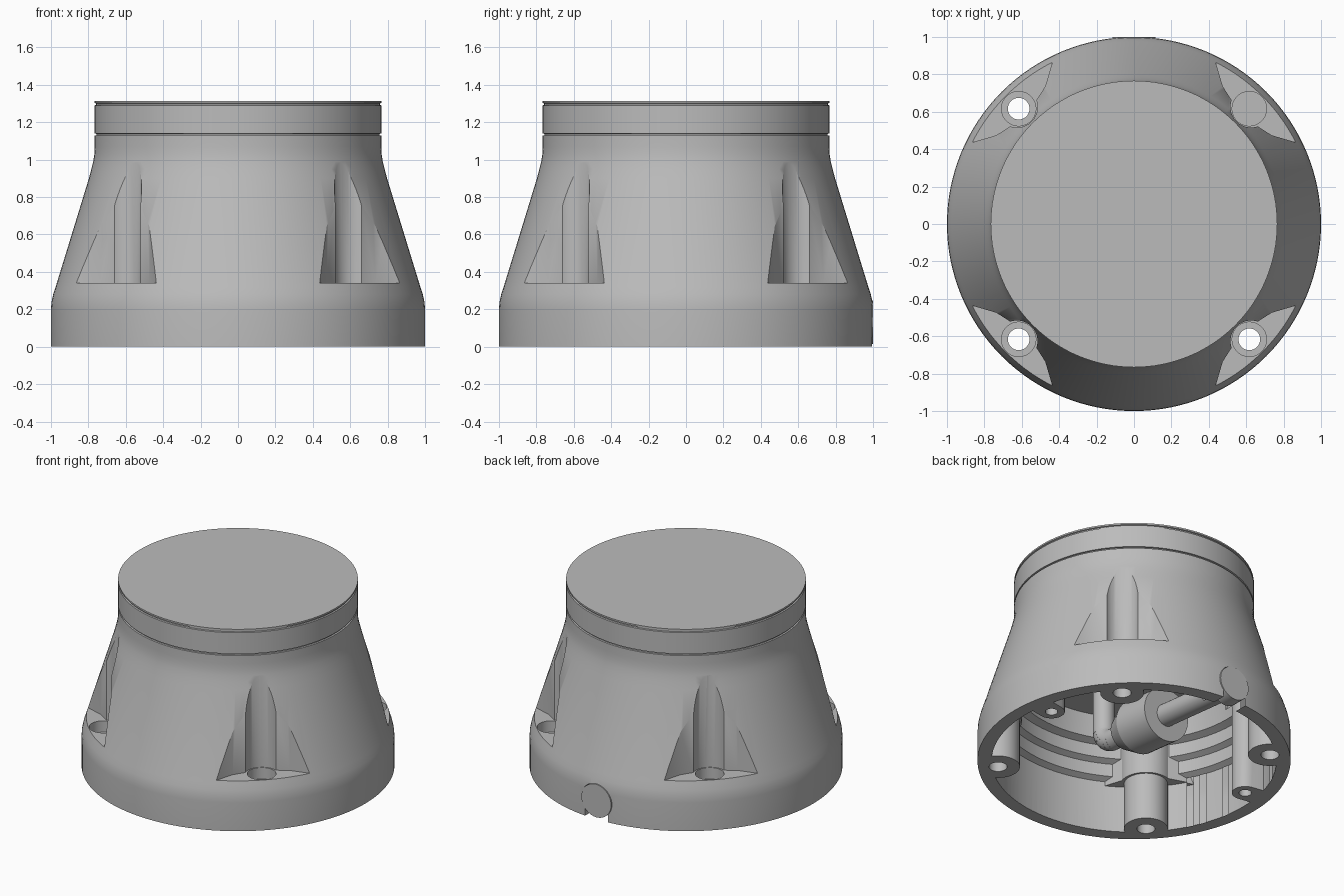
import bpy, bmesh, math
from mathutils import Matrix, Vector

if "Cube" in bpy.data.objects:
    bpy.data.objects.remove(bpy.data.objects["Cube"], do_unlink=True)

grey = bpy.data.materials.new("cast_grey")
grey.use_nodes = True
grey.diffuse_color = (0.5, 0.5, 0.5, 1)
grey.node_tree.nodes["Principled BSDF"].inputs["Base Color"].default_value = (0.5, 0.5, 0.5, 1)


def finish(name, bm):
    bmesh.ops.recalc_face_normals(bm, faces=bm.faces)
    mesh = bpy.data.meshes.new(name)
    bm.to_mesh(mesh)
    bm.free()
    mesh.materials.append(grey)
    ob = bpy.data.objects.new(name, mesh)
    bpy.context.collection.objects.link(ob)
    return ob


def lathe(name, profile, steps=128):
    bm = bmesh.new()
    verts = [bm.verts.new((r, 0, z)) for r, z in profile]
    edges = [bm.edges.new(pair) for pair in zip(verts, verts[1:])]
    bmesh.ops.spin(bm, geom=verts + edges, cent=(0, 0, 0), axis=(0, 0, 1),
                   angle=math.tau, steps=steps)
    bmesh.ops.remove_doubles(bm, verts=bm.verts, dist=1e-5)
    return finish(name, bm)


def add_prism(bm, outline, z0, z1, angle):
    """Vertical prism from a plan outline, turned about the z axis."""
    turn = Matrix.Rotation(angle, 4, 'Z')
    face = bm.faces.new([bm.verts.new(turn @ Vector((u, v, z0))) for u, v in outline])
    grown = bmesh.ops.extrude_face_region(bm, geom=[face])["geom"]
    bmesh.ops.translate(bm, vec=(0, 0, z1 - z0),
                        verts=[g for g in grown if isinstance(g, bmesh.types.BMVert)])


def add_rod(bm, start, end, r0, r1=None, segments=40):
    a, b = Vector(start), Vector(end)
    spin = (b - a).to_track_quat('Z', 'Y').to_matrix().to_4x4()
    bmesh.ops.create_cone(bm, cap_ends=True, segments=segments, radius1=r0,
                          radius2=r0 if r1 is None else r1, depth=(b - a).length,
                          matrix=Matrix.Translation((a + b) / 2) @ spin)


def cut(target, cutter):
    mod = target.modifiers.new("cut", 'BOOLEAN')
    mod.operation, mod.solver, mod.object = 'DIFFERENCE', 'EXACT', cutter
    bpy.context.view_layer.objects.active = target
    bpy.ops.object.modifier_apply(modifier=mod.name)
    bpy.data.objects.remove(cutter, do_unlink=True)


def pocket_outline(radius, flare):
    """Round root around the bolt, opening outwards in curved flanks."""
    half = [(BOLT_R + 0.013 + radius * math.cos(math.radians(a)),
             radius * math.sin(math.radians(a))) for a in range(180, 114, -8)]
    half += [(0.856, 0.185 + flare), (0.923, 0.308 + flare),
             (1.0, 0.47 + flare), (1.15, 0.47 + flare)]
    return half + [(u, -v) for u, v in reversed(half[1:])]


BOLT_R = 0.872
CORNERS = [math.radians(a) for a in (45, 135, 225, 315)]
SCREWS = [math.radians(a) for a in (10, 170)]


def polar(r, angle, z):
    return (r * math.cos(angle), r * math.sin(angle), z)


# Outer housing: straight foot, conical shoulder, neck with two fine grooves
housing = lathe("housing", [
    (0, 0), (1, 0), (1, 0.2), (0.997, 0.24), (0.988, 0.28), (0.975, 0.32),
    (0.797, 0.9), (0.784, 0.95), (0.774, 0.99), (0.768, 1.03), (0.766, 1.07),
    (0.766, 1.128), (0.756, 1.13), (0.756, 1.138), (0.766, 1.14),
    (0.766, 1.29), (0.758, 1.293), (0.758, 1.3), (0.766, 1.303),
    (0.766, 1.314), (0, 1.314)])

# Terraced cavity, leaving posts around the bolts and screws
cavity = lathe("cavity", [
    (0, -0.1), (0.91, -0.1), (0.91, 0.36), (0.87, 0.38), (0.87, 0.47), (0.83, 0.49),
    (0.83, 0.58), (0.78, 0.6), (0.75, 0.75), (0, 0.75)])
bm = bmesh.new()
for angle in CORNERS:
    add_prism(bm, pocket_outline(0.165, 0.05), 0.33, 1, angle)
cut(cavity, finish("pocket_walls", bm))
bm = bmesh.new()
for angle in CORNERS:
    add_rod(bm, polar(BOLT_R, angle, -0.2), polar(BOLT_R, angle, 0.9), 0.14)
for angle in SCREWS:
    arc = [(0.82 + 0.085 * math.cos(math.radians(a)), 0.085 * math.sin(math.radians(a)))
           for a in range(90, 271, 15)]
    add_prism(bm, [(1, 0.085)] + arc + [(1, -0.085)], -0.2, 0.9, angle)
cut(cavity, finish("posts", bm))
cut(housing, cavity)

# Four bolt pockets cut into the shoulder
bm = bmesh.new()
for angle in CORNERS:
    add_prism(bm, pocket_outline(0.11, 0), 0.34, 1.25, angle)
cut(housing, finish("pockets", bm))

# Bolt holes, counterbores and blind screw holes
bm = bmesh.new()
for angle in CORNERS:
    add_rod(bm, polar(BOLT_R, angle, -0.1), polar(BOLT_R, angle, 0.5), 0.058)
for angle in SCREWS:
    add_rod(bm, polar(0.82, angle, -0.1), polar(0.82, angle, 0.15), 0.04)
cut(housing, finish("holes", bm))
bm = bmesh.new()
for angle in CORNERS:
    add_rod(bm, polar(BOLT_R, angle, 0.26), polar(BOLT_R, angle, 0.5), 0.092)
cut(housing, finish("counterbores", bm))

# Cable outlet at the back, open to the underside
bm = bmesh.new()
add_rod(bm, (0, 0.8, 0.13), (0, 1.1, 0.13), 0.118)
cut(housing, finish("outlet", bm))
bm = bmesh.new()
add_prism(bm, [(-0.09, 0.8), (0.09, 0.8), (0.09, 1.1), (-0.09, 1.1)], -0.1, 0.12, 0)
cut(housing, finish("outlet_slot", bm))

# Cable gland plugging the outlet
bm = bmesh.new()
add_rod(bm, (0, 0.9, 0.13), (0, 1, 0.13), 0.116)
gland = finish("cable_gland", bm)

# Cable from the gland to the connector
bm = bmesh.new()
add_rod(bm, (0, 0.95, 0.13), (0, 0.28, 0.2), 0.075)
cable = finish("cable", bm)

# Connector body with a stepped collar
bm = bmesh.new()
add_rod(bm, (0, 0.32, 0.2), (0, 0.04, 0.23), 0.18)
add_rod(bm, (0, 0.04, 0.23), (0, -0.1, 0.245), 0.18, 0.11)
connector = finish("connector", bm)

# Elbow leading from the connector to the cavity ceiling
bm = bmesh.new()
path = [(0, -0.08, 0.245)] + [
    (0, -0.2 - 0.1 * math.sin(t * math.pi / 12), 0.35 - 0.1 * math.cos(t * math.pi / 12))
    for t in range(7)] + [(0, -0.3, 0.76)]
for a, b in zip(path, path[1:]):
    add_rod(bm, a, b, 0.07, segments=32)
for p in path[1:-1]:
    bmesh.ops.create_uvsphere(bm, u_segments=24, v_segments=12, radius=0.07,
                              matrix=Matrix.Translation(p))
elbow = finish("elbow_pipe", bm)

# Smooth shading with crisp edges
bpy.ops.object.select_all(action='DESELECT')
for ob in (housing, gland, cable, connector, elbow):
    ob.select_set(True)
bpy.context.view_layer.objects.active = housing
bpy.ops.object.shade_smooth_by_angle(angle=math.radians(30))
